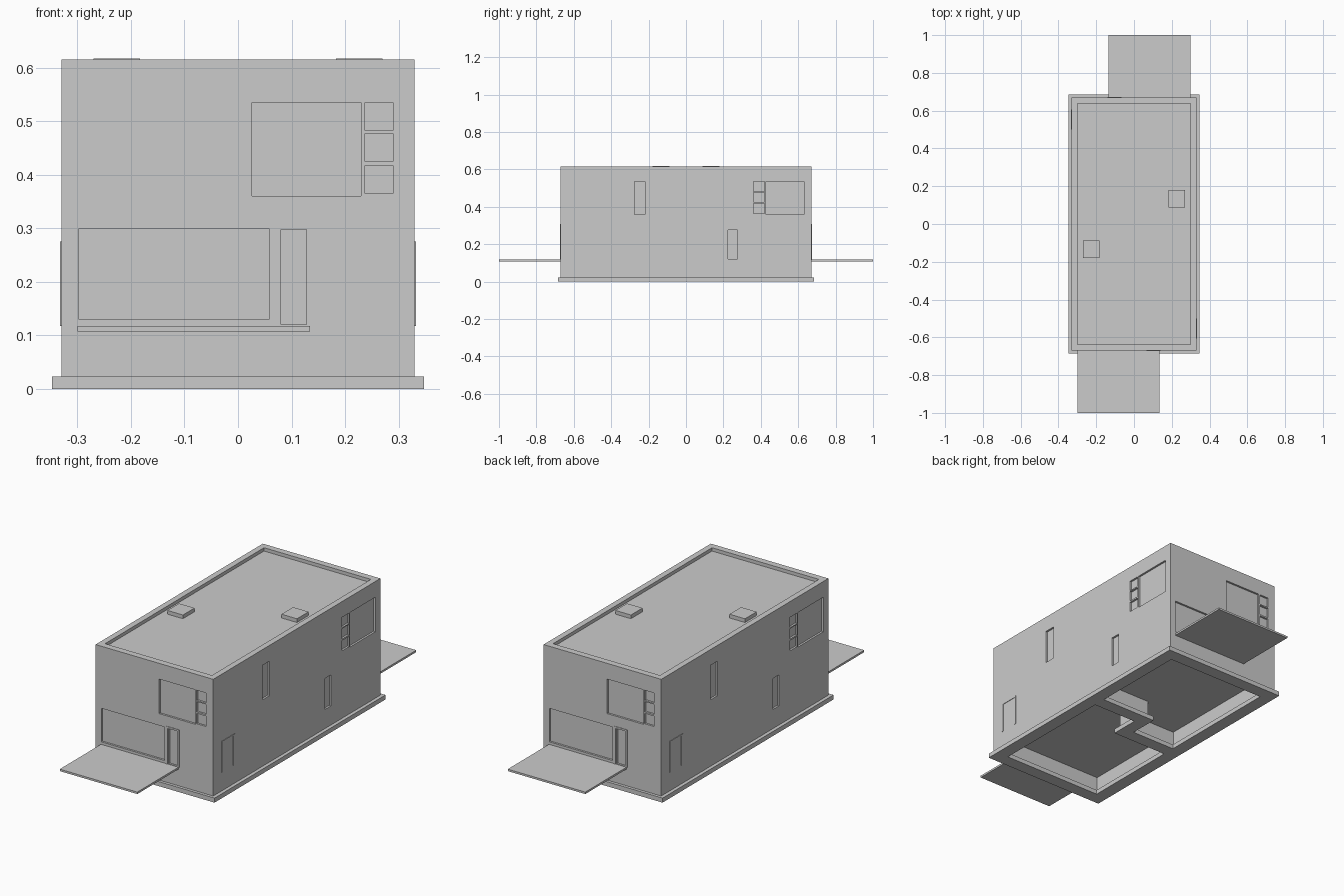
import bpy, bmesh
from mathutils import Matrix

if "Cube" in bpy.data.objects:
    bpy.data.objects.remove(bpy.data.objects["Cube"])

HALF_TURN = Matrix.Rotation(3.14159265, 4, 'Z')


def finish(name, bm):
    bmesh.ops.recalc_face_normals(bm, faces=bm.faces)
    me = bpy.data.meshes.new(name)
    bm.to_mesh(me)
    bm.free()
    ob = bpy.data.objects.new(name, me)
    bpy.context.collection.objects.link(ob)
    return ob


def prism(bm, pts, z0, z1):
    f = bm.faces.new([bm.verts.new((x, y, z0)) for x, y in pts])
    r = bmesh.ops.extrude_face_region(bm, geom=[f])
    bmesh.ops.translate(bm, vec=(0, 0, z1 - z0),
                        verts=[v for v in r['geom'] if isinstance(v, bmesh.types.BMVert)])


def box(bm, x0, x1, y0, y1, z0, z1):
    prism(bm, [(x0, y0), (x1, y0), (x1, y1), (x0, y1)], z0, z1)


def twin(bm):
    # everything is repeated by a half turn about z
    r = bmesh.ops.duplicate(bm, geom=bm.verts[:] + bm.edges[:] + bm.faces[:])
    bmesh.ops.transform(bm, matrix=HALF_TURN,
                        verts=[v for v in r['geom'] if isinstance(v, bmesh.types.BMVert)])


def cut(ob, bm):
    cutter = finish("cutter", bm)
    cutter.hide_render = True
    m = ob.modifiers.new("cut", 'BOOLEAN')
    m.operation, m.solver, m.object = 'DIFFERENCE', 'EXACT', cutter
    bpy.context.view_layer.objects.active = ob
    bpy.ops.object.modifier_apply(modifier=m.name)
    bpy.data.objects.remove(cutter)


def room(o):
    # L-shaped room outline, shrunk by o
    return [(0.30 - o, 0.09 + o), (0.30 - o, 0.637 - o), (-0.30 + o, 0.637 - o),
            (-0.30 + o, -0.06 + o), (-0.015 - o, -0.06 + o), (-0.015 - o, 0.09 + o)]


# walls with roof recess, underfloor cavities and window recesses
bm = bmesh.new()
box(bm, -0.33, 0.33, -0.67, 0.67, 0.023, 0.615)
walls = finish("walls", bm)

D = 0.01
bm = bmesh.new()
prism(bm, room(0), -0.1, 0.107)
panes = [0.365, 0.425, 0.483]
front = [(0.026, 0.23, 0.36, 0.535), (-0.297, 0.058, 0.13, 0.30), (0.08, 0.128, 0.12, 0.298)]
front += [(0.237, 0.29, z, z + 0.052) for z in panes]
side = [(0.427, 0.63, 0.36, 0.535), (-0.275, -0.218, 0.36, 0.535), (0.225, 0.275, 0.12, 0.277)]
side += [(0.362, 0.419, z, z + 0.052) for z in panes]
for a, b, z0, z1 in front:
    box(bm, a, b, -0.75, -0.67 + D, z0, z1)
for a, b, z0, z1 in side:
    box(bm, 0.33 - D, 0.4, a, b, z0, z1)
twin(bm)
box(bm, -0.30, 0.30, -0.637, 0.637, 0.598, 0.7)
cut(walls, bm)

# footing that follows the walls and the stepped partition
bm = bmesh.new()
box(bm, -0.348, 0.348, -0.685, 0.685, 0, 0.023)
footing = finish("footing", bm)
bm = bmesh.new()
prism(bm, room(0.018), -0.1, 0.1)
twin(bm)
cut(footing, bm)

# balcony slabs
bm = bmesh.new()
box(bm, -0.30, 0.135, -1.0, -0.67, 0.107, 0.117)
twin(bm)
finish("balcony_slabs", bm)

# roof hatches
bm = bmesh.new()
box(bm, 0.183, 0.27, 0.087, 0.18, 0.598, 0.617)
twin(bm)
finish("roof_hatches", bm)

# door frames: two posts and a head on the front and on the side
bm = bmesh.new()
P = 0.0025
for a, b in ((0.065, 0.075), (0.13, 0.14)):
    box(bm, a, b, -0.67 - P, -0.67, 0.117, 0.30)
box(bm, 0.065, 0.14, -0.67 - P, -0.67, 0.30, 0.308)
for a, b in ((-0.605, -0.595), (-0.51, -0.50)):
    box(bm, 0.33, 0.33 + P, a, b, 0.117, 0.267)
box(bm, 0.33, 0.33 + P, -0.605, -0.50, 0.267, 0.275)
twin(bm)
finish("door_frames", bm)
